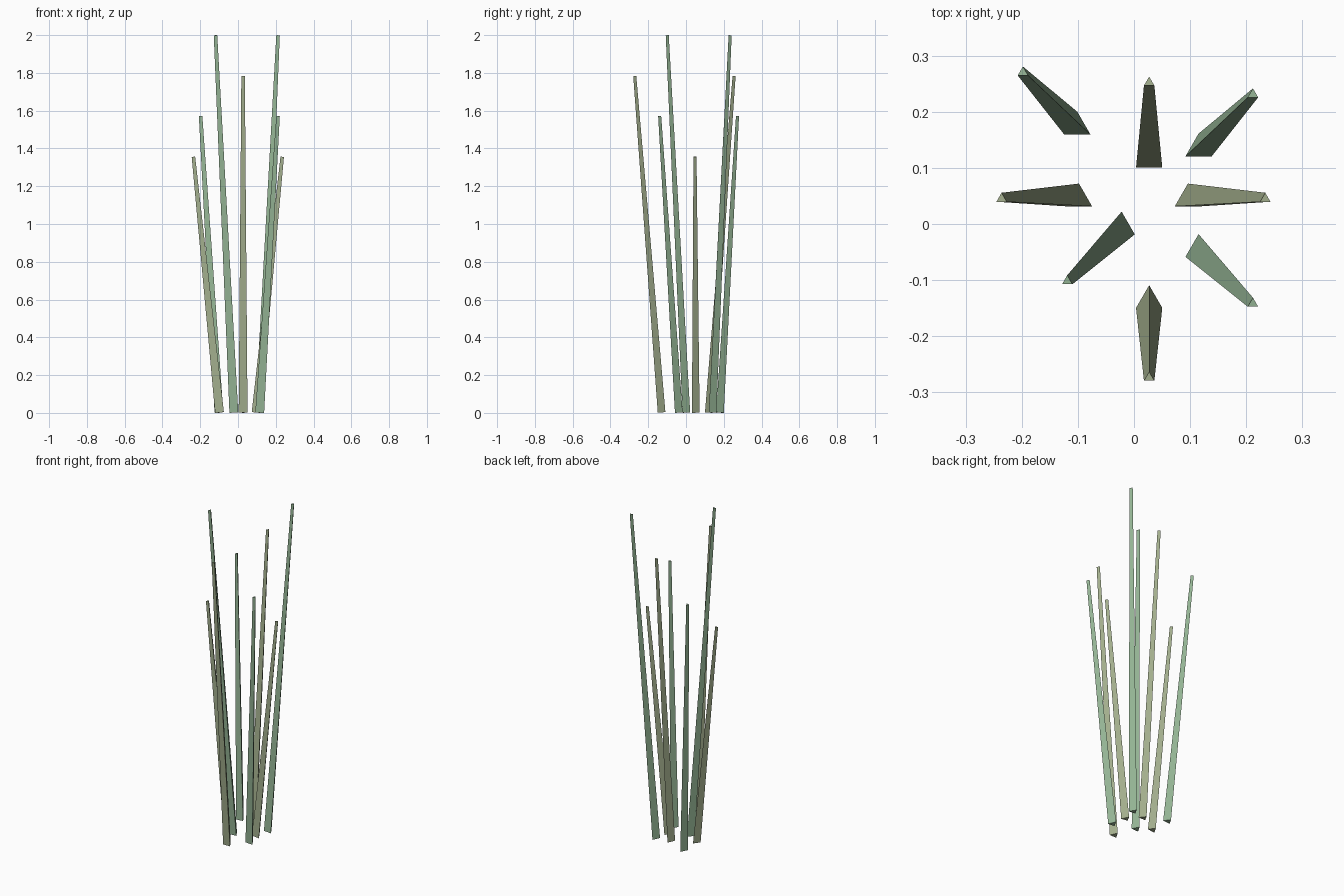
import bpy
from mathutils import Vector

if "Cube" in bpy.data.objects:
    bpy.data.objects.remove(bpy.data.objects["Cube"])


def material(name, color):
    m = bpy.data.materials.new(name)
    m.diffuse_color = color
    m.use_nodes = True
    m.node_tree.nodes["Principled BSDF"].inputs["Base Color"].default_value = m.diffuse_color
    return m


GREEN = material("green_reed", (0.30, 0.46, 0.30, 1))
OLIVE = material("olive_reed", (0.37, 0.43, 0.27, 1))


def reed(name, foot, tip, height, mat):
    """Tapered three-sided stalk leaning from its foot to its tip."""
    a, b = Vector((*foot, 0.002)), Vector((*tip, height - 0.001))
    axis = b - a
    bpy.ops.mesh.primitive_cone_add(vertices=3, radius1=0.027, radius2=0.0107,
                                    depth=axis.length, location=(a + b) / 2)
    ob = bpy.context.object
    ob.name = name
    ob.rotation_euler = Vector((0, 0, 1)).rotation_difference(axis).to_euler()
    ob.data.materials.append(mat)


# Olive reeds: back/front pair and left/right pair
for name, sy in (("reed_back", 1), ("reed_front", -1)):
    reed(name, (0.027, -0.011 + sy * 0.125), (0.027, -0.011 + sy * 0.263), 1.785, OLIVE)
for name, sx in (("reed_right", 1), ("reed_left", -1)):
    reed(name, (-0.001 + sx * 0.097, 0.045), (-0.001 + sx * 0.235, 0.045), 1.357, OLIVE)

# Green reeds leaning out along the diagonals
LEAN = 0.097
for name, x, y, sx, sy, h in (
    ("reed_back_right", 0.115, 0.134, 1, 1, 2.0),
    ("reed_front_left", -0.022, -0.005, -1, -1, 2.0),
    ("reed_back_left", -0.101, 0.173, -1, 1, 1.572),
    ("reed_front_right", 0.115, -0.045, 1, -1, 1.572),
):
    reed(name, (x, y), (x + sx * LEAN, y + sy * LEAN), h, GREEN)
